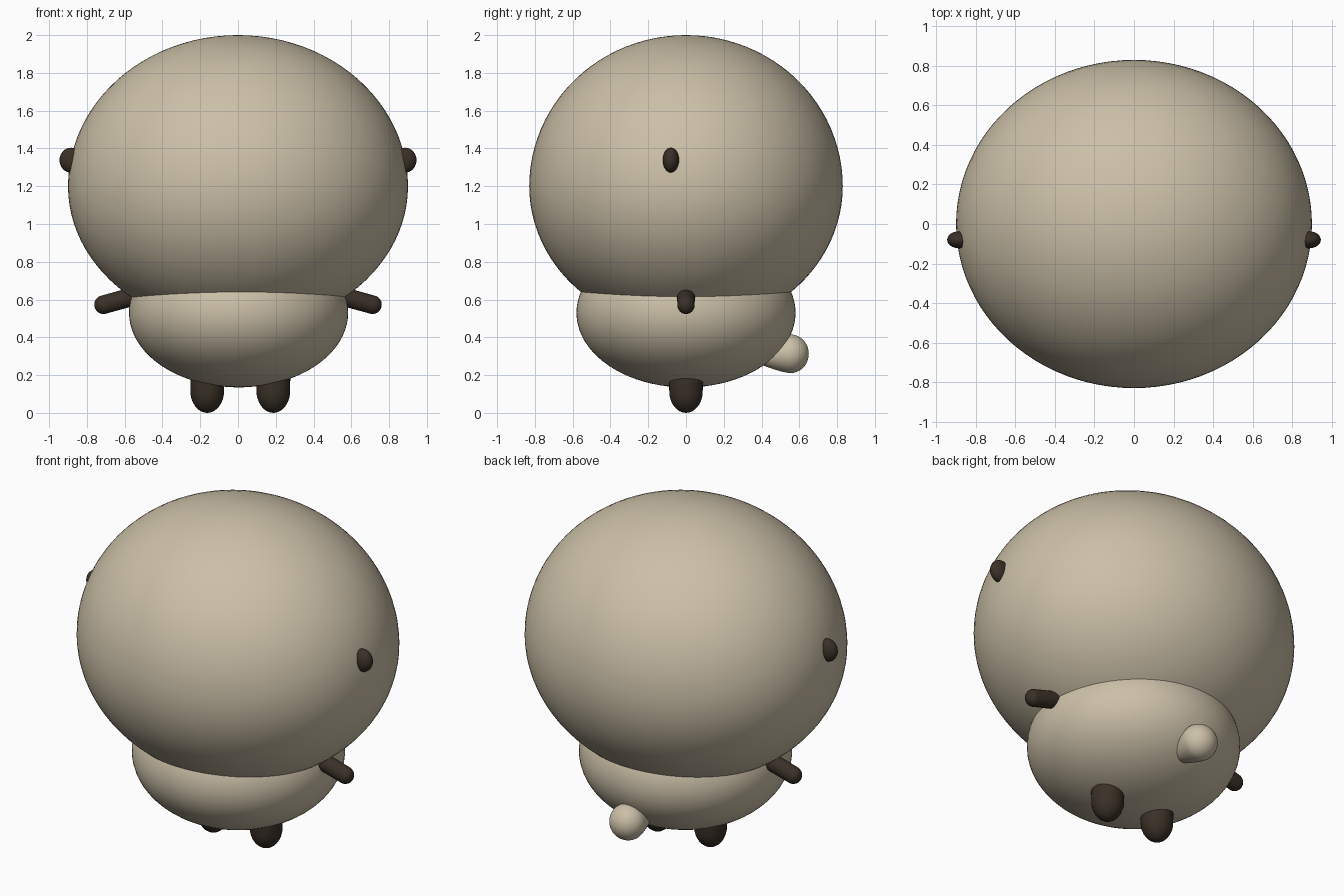
import bpy
import bmesh
import math

cube = bpy.data.objects.get("Cube")
if cube:
    bpy.data.objects.remove(cube, do_unlink=True)


def make_material(name, rgb):
    mat = bpy.data.materials.new(name)
    mat.use_nodes = True
    colour = (*rgb, 1.0)
    mat.diffuse_color = colour
    mat.node_tree.nodes["Principled BSDF"].inputs["Base Color"].default_value = colour
    return mat


beige = make_material("warm beige", (0.60, 0.525, 0.39))
brown = make_material("dark brown", (0.042, 0.030, 0.020))


def blob(name, mat, loc, rx, ry, up, down, stretch=0.0, pinch=0.0, rot=(0, 0, 0), detail=32):
    """Rounded body with separate upper and lower heights.
    stretch lengthens it at the equator, pinch narrows the upper end."""
    bm = bmesh.new()
    bmesh.ops.create_uvsphere(bm, u_segments=detail, v_segments=detail // 2, radius=1)
    for v in bm.verts:
        x, y, z = v.co
        width = 1 - pinch * max(z, 0)
        height = z * up + stretch if z > -0.001 else z * down
        v.co = (x * rx * width, y * ry * width, height)
    mesh = bpy.data.meshes.new(name)
    bm.to_mesh(mesh)
    bm.free()
    mesh.materials.append(mat)
    mesh.shade_smooth()
    obj = bpy.data.objects.new(name, mesh)
    obj.location = loc
    obj.rotation_euler = rot
    bpy.context.collection.objects.link(obj)
    return obj


# Large head and smaller body
blob("head", beige, (0, 0, 1.2), 0.90, 0.83, 0.80, 0.755, detail=96)
blob("body", beige, (0.003, 0, 0.53), 0.58, 0.58, 0.395, 0.395, detail=80)

# Teardrop tail, its round end facing backwards
blob("tail", beige, (0, 0.55, 0.313), 0.103, 0.103, 0.22, 0.10,
     pinch=0.35, rot=(math.pi / 2, 0, 0), detail=48)

# Paired dark parts
for side, s in (("left", 1), ("right", -1)):
    blob(side + "_eye", brown, (s * 0.885, -0.08, 1.338), 0.06, 0.043, 0.066, 0.066)
    blob(side + "_arm", brown, (s * 0.711, 0, 0.573), 0.05, 0.047, 0.05, 0.05,
         stretch=0.26, rot=(0, -s * 1.3, 0))
    blob(side + "_leg", brown, (0.012 + s * 0.175, 0, 0.12), 0.09, 0.09, 0.08, 0.12,
         stretch=0.07)
